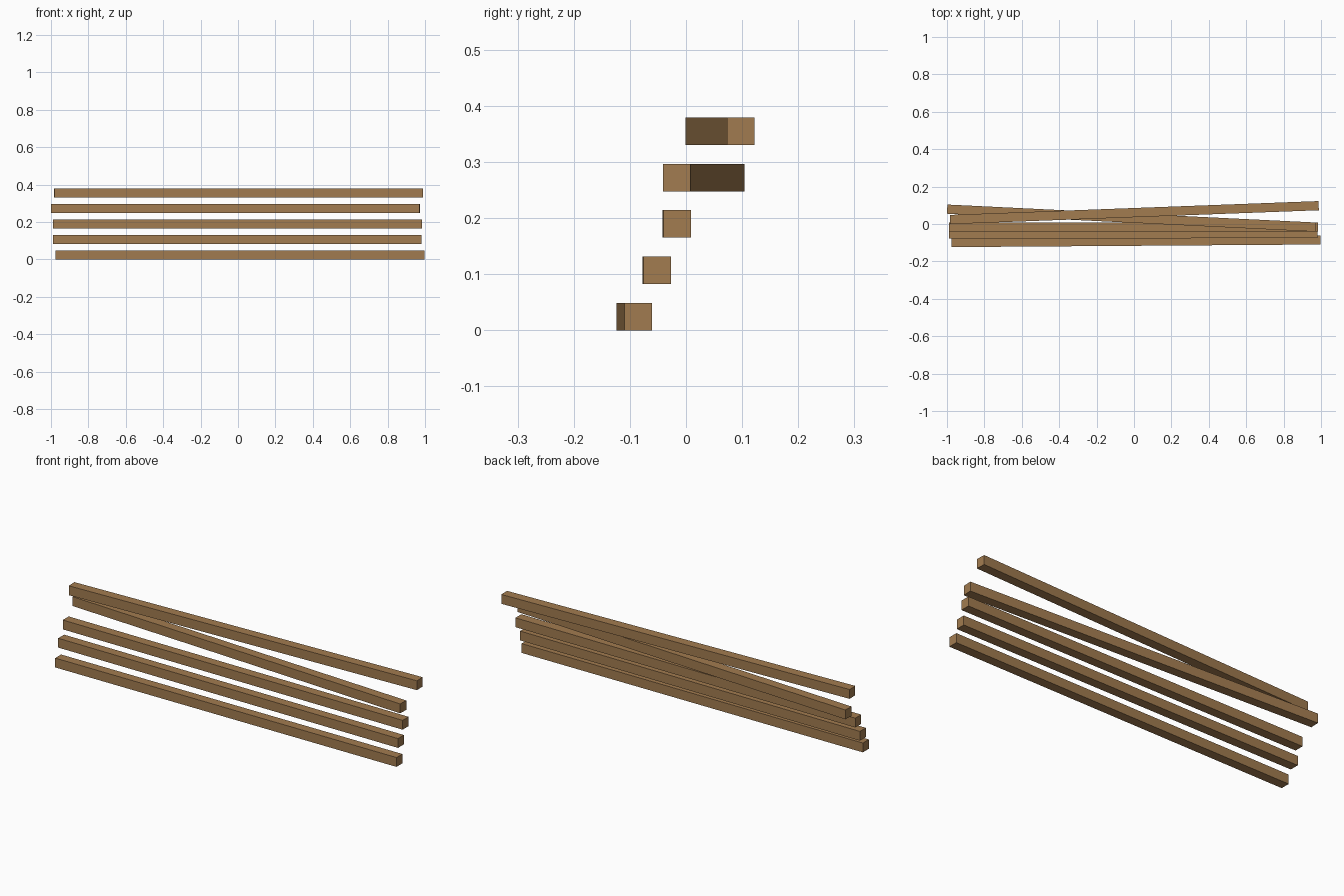
import bpy, math

cube = bpy.data.objects.get("Cube")
if cube:
    bpy.data.objects.remove(cube, do_unlink=True)

# Plain timber colour
wood = bpy.data.materials.new("brown_wood")
wood.use_nodes = True
colour = (0.36, 0.2, 0.08, 1)
wood.diffuse_color = colour
wood.node_tree.nodes["Principled BSDF"].inputs["Base Color"].default_value = colour

LENGTH, THICK, STEP = 1.972, 0.049, 0.0826


def add_beam(level, x, y, rise):
    """One square beam, turned about z so its ends differ by rise in y."""
    z = THICK / 2 + level * STEP
    bpy.ops.mesh.primitive_cube_add(size=1, location=(x, y, z))
    beam = bpy.context.object
    beam.name = f"wooden_beam_{level + 1}"
    beam.scale = (LENGTH, THICK, THICK)
    beam.rotation_euler.z = math.atan2(rise, LENGTH)
    beam.data.materials.append(wood)


# Loose stack of beams from the bottom up: centre x, centre y, skew
stack = [
    (0.011, -0.092, 0.014),
    (-0.004, -0.052, 0.002),
    (-0.002, -0.0165, 0.002),
    (-0.014, 0.0315, -0.096),
    (0.002, 0.061, 0.074),
]
for level, (x, y, rise) in enumerate(stack):
    add_beam(level, x, y, rise)
